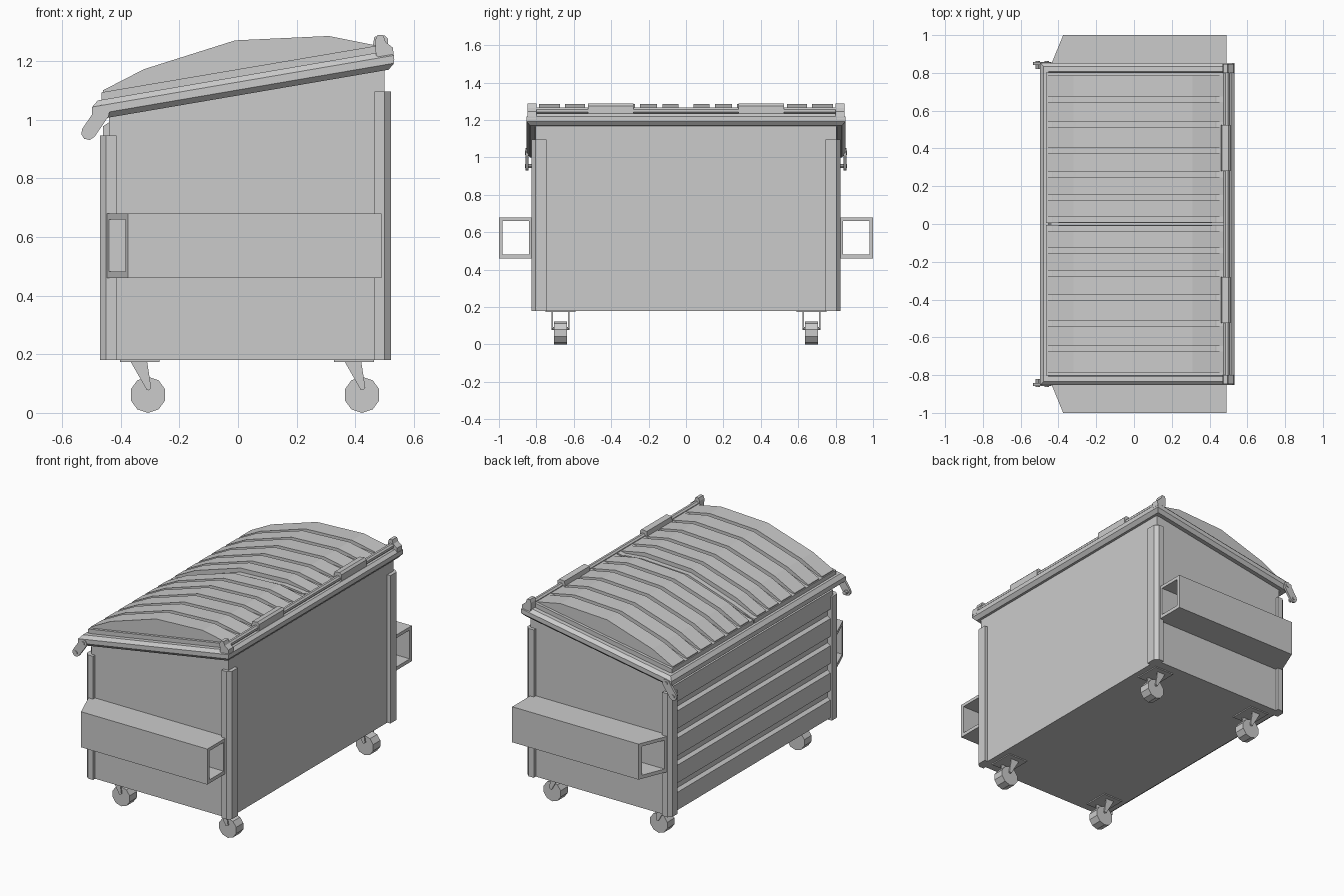
import bpy, bmesh, math
from mathutils import Vector

if "Cube" in bpy.data.objects:
    bpy.data.objects.remove(bpy.data.objects["Cube"])

SLOPE = 0.165 / 0.965            # tilt of the rim and lid


def rim_z(x):
    return 1.035 + (x + 0.465) * SLOPE


def finish(name, bm, mirror=False):
    bmesh.ops.recalc_face_normals(bm, faces=bm.faces)
    me = bpy.data.meshes.new(name)
    bm.to_mesh(me)
    bm.free()
    ob = bpy.data.objects.new(name, me)
    bpy.context.collection.objects.link(ob)
    if mirror:
        mod = ob.modifiers.new("mirror", 'MIRROR')
        mod.use_axis = (False, True, False)
    return ob


def add_prism(bm, pts, axis, a, b):
    """Extrude a 2D outline: axis y uses (x, z), axis z uses (x, y)."""
    put = (lambda p, t: (p[0], t, p[1])) if axis == 'y' else (lambda p, t: (p[0], p[1], t))
    vs = [[bm.verts.new(put(p, t)) for p in pts] for t in (a, b)]
    n = len(pts)
    bm.faces.new(vs[0])
    bm.faces.new(vs[1])
    for i in range(n):
        j = (i + 1) % n
        bm.faces.new((vs[0][i], vs[0][j], vs[1][j], vs[1][i]))


def prism(name, pts, axis, a, b, mirror=False):
    bm = bmesh.new()
    add_prism(bm, pts, axis, a, b)
    return finish(name, bm, mirror)


def rect(x0, x1, z0, z1):
    return [(x0, z0), (x1, z0), (x1, z1), (x0, z1)]


def circle(x, z, r, n):
    return [(x + r * math.cos(2 * math.pi * (i + .5) / n),
             z + r * math.sin(2 * math.pi * (i + .5) / n)) for i in range(n)]


def ring_faces(bm, rings, n, closed):
    count = len(rings)
    for k in range(count if closed else count - 1):
        r, s = rings[k], rings[(k + 1) % count]
        for i in range(n):
            j = (i + 1) % n
            bm.faces.new((r[i], r[j], s[j], s[i]))


# Bin body, with stepped slats on the front wall
prof = [(0.50, 0.18), (0.50, rim_z(0.50) + .02), (-0.44, rim_z(-0.44) + .02), (-0.44, 0.18)]
prism("bin_body", prof, 'y', -0.805, 0.805)
bm = bmesh.new()
for i in range(5):
    z = 0.18 + i * 0.168
    add_prism(bm, [(-0.43, z), (-0.46, z + .015), (-0.46, z + .125), (-0.43, z + .145)],
              'y', -0.78, 0.78)
finish("front_slats", bm)

# Chamfered corner posts
prism("back_post", [(.465, .79), (.465, .825), (.50, .825), (.522, .805), (.522, .745), (.49, .745)],
      'z', 0.18, 1.095, True)
prism("front_post", [(-.415, .79), (-.415, .825), (-.45, .825), (-.47, .805), (-.47, .755), (-.43, .755)],
      'z', 0.18, 0.945, True)

# Octagonal rim following the sloped top
bm = bmesh.new()
rings = []
for sx, sy in ((-1, -1), (1, -1), (1, 1), (-1, 1)):
    ring = []
    for a, b in circle(0, 0, 0.035, 8):
        x = 0.0175 + sx * (0.4825 + a)
        ring.append(bm.verts.new((x, sy * (0.82 + a), rim_z(x) + b)))
    rings.append(ring)
ring_faces(bm, rings, 8, True)
finish("rim", bm)

# Two lids: flange, grooved dome and raised bands
flange = [(-.465, 1.06), (.48, 1.215), (.48, 1.253), (-.465, 1.093)]
groove = [(-.46, 1.08), (.475, 1.235), (.43, 1.248), (.31, 1.26), (-.01, 1.245), (-.31, 1.147), (-.43, 1.1)]
raised = [(-.46, 1.08), (.475, 1.235), (.475, 1.252), (.31, 1.285), (-.01, 1.27), (-.32, 1.172), (-.46, 1.1)]
prism("lid_flange", flange, 'y', 0.005, 0.803, True)
prism("lid_dome", groove, 'y', 0.008, 0.785, True)
bm = bmesh.new()
edges = [0.025, 0.14, 0.26, 0.39, 0.525, 0.66, 0.80]
for a, b in zip(edges, edges[1:]):
    add_prism(bm, raised, 'y', a + .014, b - .014)
finish("lid_bands", bm, True)

# Hinge rod, covers and end brackets
prism("hinge_rod", circle(.49, 1.25, .017, 8), 'y', -0.83, 0.83)
prism("hinge_cover", [(.455, 1.225), (.512, 1.235), (.512, 1.275), (.50, 1.287), (.465, 1.282)],
      'y', 0.28, 0.525, True)
prism("hinge_bracket", [(.468, 1.27), (.475, 1.288), (.495, 1.288), (.503, 1.265), (.528, 1.245),
                        (.533, 1.205), (.50, 1.195), (.47, 1.22)], 'y', 0.80, 0.848, True)

# Front latch arms with pegs
p, q = Vector((-.462, 1.025)), Vector((-.51, .955))
d = (q - p).normalized()
side = Vector((-d.y, d.x))
arm = []
for c, start in ((p, 90), (q, -90)):
    for k in range(5):
        t = math.radians(start + k * 45)
        arm.append(c + .025 * (math.cos(t) * d + math.sin(t) * side))
prism("latch_arm", arm, 'y', 0.843, 0.857, True)
prism("latch_peg", circle(q.x, q.y, .012, 8), 'y', 0.82, 0.862, True)
prism("latch_pivot", circle(p.x, p.y, .012, 8), 'y', 0.82, 0.862, True)

# Fork pockets: open rectangular tubes with a slanted front end
bm = bmesh.new()


def end_ring(x_of, y0, y1, z0, z1):
    return [bm.verts.new((x_of(y), y, z)) for y, z in ((y0, z0), (y1, z0), (y1, z1), (y0, z1))]


def slant(y):
    return -0.455 + (y - 0.805) * 0.41


rings = []
for x_of, order in ((slant, 0), (lambda y: 0.49, 1)):
    outer = end_ring(x_of, .805, 1.0, .46, .68)
    inner = end_ring(x_of, .84, .98, .482, .66)
    rings += [outer, inner] if order == 0 else [inner, outer]
ring_faces(bm, [rings[0], rings[1], rings[2], rings[3]], 4, True)
finish("fork_pocket", bm, True)

# Casters: mounting plate, tapered fork, axle and faceted wheel
for label, x in (("front", -.307), ("back", .423)):
    prism(label + "_caster_plate", rect(x - .095, x + .04, .173, .182), 'y', .59, .75, True)
    bm = bmesh.new()
    fork = [(x - .06, .176), (x - .003, .176), (x + .011, .085), (x - .004, .078)]
    for y in (.622, .71):
        add_prism(bm, fork, 'y', y, y + .008)
    finish(label + "_caster_fork", bm, True)
    prism(label + "_axle", circle(x + .001, .085, .008, 6), 'y', .622, .718, True)
    prism(label + "_wheel", circle(x, .06, .0615, 10), 'y', .635, .705, True)
lowest = [o for o in bpy.data.objects if o.name.endswith("_wheel")]
for o in lowest:                 # rest the wheels exactly on the ground
    o.location.z = -min(v.co.z for v in o.data.vertices)
